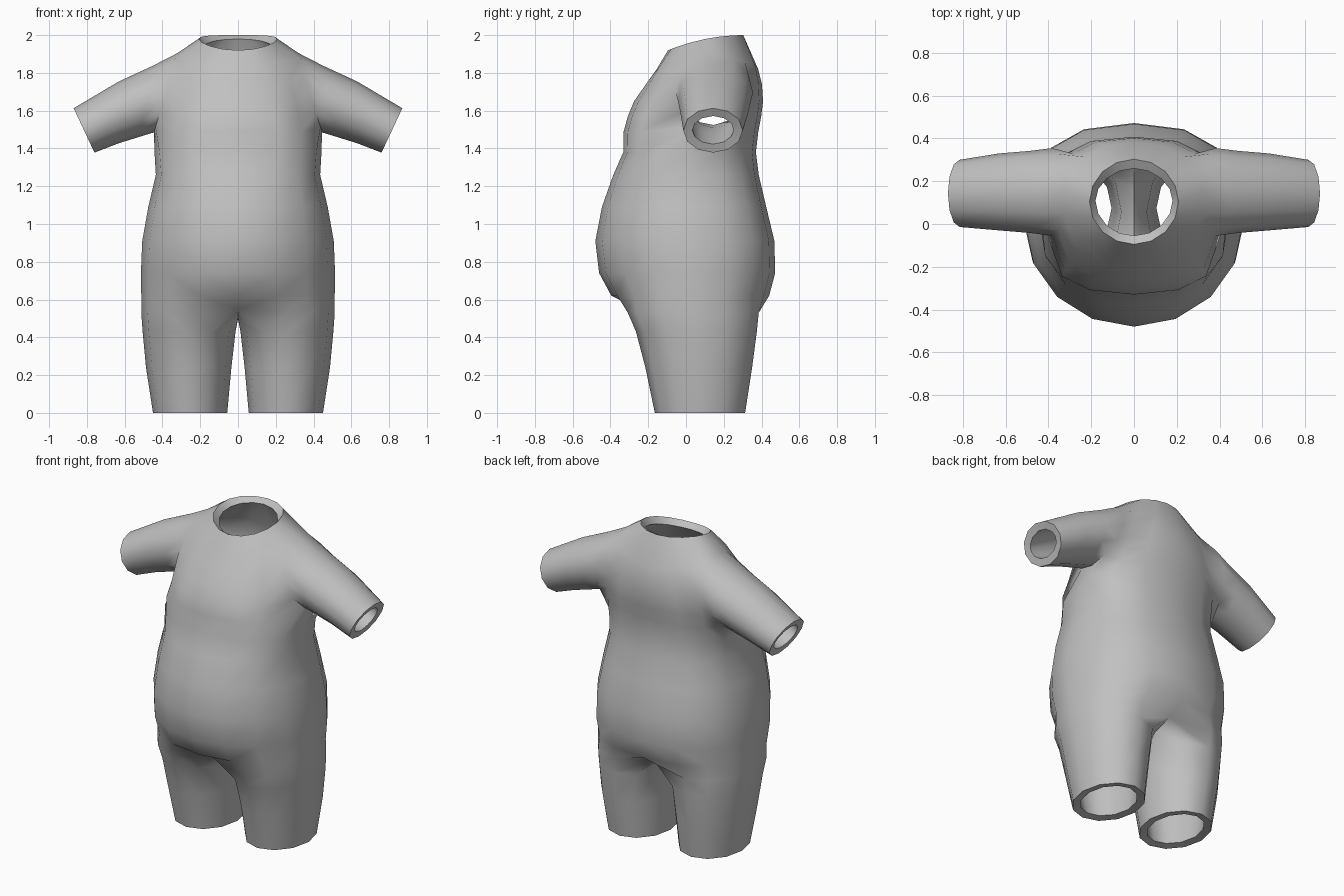
import bpy, bmesh, math
from mathutils import Vector

if "Cube" in bpy.data.objects:
    bpy.data.objects.remove(bpy.data.objects["Cube"])

grey = bpy.data.materials.new("cloth_grey")
grey.diffuse_color = (0.53, 0.53, 0.53, 1)
grey.use_nodes = True
grey.node_tree.nodes["Principled BSDF"].inputs["Base Color"].default_value = grey.diffuse_color

bm = bmesh.new()
COLS = 9  # half ring, front centre to back centre


def spow(v, p):
    return math.copysign(abs(v) ** p, v) if abs(v) > 1e-9 else 0.0


def half_ring(z, front, back, width, p_front=1.0, p_back=1.0, lift=0.0):
    cy, d = (front + back) / 2, (back - front) / 2
    out = []
    for j in range(COLS):
        t = math.pi * j / (COLS - 1)
        p = p_front if j < COLS // 2 else p_back
        s, c = spow(math.sin(t), p), spow(math.cos(t), p)
        out.append(bm.verts.new((width * s, cy - d * c, z + lift * s)))
    return out


def bridge(low, up, closed=False, skip=()):
    n = len(low)
    for j in range(n if closed else n - 1):
        if j not in skip:
            k = (j + 1) % n
            bm.faces.new((low[j], low[k], up[k], up[j]))


def leg_ring(z, x0, x1, y0, y1):
    cx, cy, rx, ry = (x0 + x1) / 2, (y0 + y1) / 2, (x1 - x0) / 2, (y1 - y0) / 2
    angles = [math.radians(30 * j - 120) for j in range(12)]
    return [bm.verts.new((cx + rx * math.cos(a), cy + ry * math.sin(a), z)) for a in angles]


def sleeve_points(top, bottom, cy, ry):
    t, b = Vector((top[0], cy, top[1])), Vector((bottom[0], cy, bottom[1]))
    angles = [math.radians(240 + 30 * k) for k in range(12)]
    return [(t + b) / 2 + (t - b) / 2 * math.sin(a) + Vector((0, ry * math.cos(a), 0))
            for a in angles]


# Torso: height, front y, back y, half width, front and back squareness, side lift
torso = [half_ring(*r) for r in (
    (0.62, -0.395, 0.440, 0.512, 0.97, 0.85),
    (0.74, -0.460, 0.472, 0.514, 1.0, 0.82),
    (0.91, -0.480, 0.468, 0.507, 1.0, 0.80),
    (1.09, -0.445, 0.425, 0.475, 0.95, 0.78),
    (1.26, -0.385, 0.385, 0.435, 0.87, 0.76),
    (1.38, -0.332, 0.370, 0.442, 0.78, 0.74),
    (1.49, -0.330, 0.383, 0.445, 0.80, 0.74),
    (1.57, -0.308, 0.398, 0.435, 0.86, 0.74),
    (1.65, -0.275, 0.408, 0.415, 0.92, 0.76),
    (1.74, -0.212, 0.402, 0.375, 0.95, 0.78, 0.02),
    (1.82, -0.155, 0.382, 0.310, 0.95, 0.85, 0.05),
)]

# Armhole: move the surrounding torso points onto the sleeve root
r0 = 6
hole = [(0, 3), (0, 4), (0, 5), (1, 5), (2, 5), (3, 5),
        (4, 5), (4, 4), (4, 3), (3, 3), (2, 3), (1, 3)]
root = [torso[r0 + r][c] for r, c in hole]
for v, co in zip(root, sleeve_points((0.32, 1.905), (0.445, 1.485), 0.15, 0.205)):
    v.co = co

for i in range(len(torso) - 1):
    bridge(torso[i], torso[i + 1], skip=(3, 4) if r0 <= i < r0 + 4 else ())

# Neckline, lower at the front
neck = half_ring(2.0, -0.095, 0.303, 0.208)
for j, v in enumerate(neck):
    v.co.z -= 0.08 * ((1 + math.cos(math.pi * j / (COLS - 1))) / 2) ** 2
bridge(torso[-1], neck)

# Sleeve
last = root
for args in (((0.45, 1.838), (0.52, 1.462), 0.15, 0.192),
             ((0.63, 1.755), (0.63, 1.428), 0.15, 0.180),
             ((0.87, 1.613), (0.76, 1.378), 0.143, 0.157)):
    ring = [bm.verts.new(co) for co in sleeve_points(*args)]
    bridge(last, ring, closed=True)
    last = ring

# Leg with the crotch seam on the centre line
top = leg_ring(0.53, 0.01, 0.512, -0.308, 0.385)
for j, co in {0: (0, -0.255, 0.55), 8: (0, 0.32, 0.55), 9: (0, 0.19, 0.51),
              10: (0, 0.045, 0.495), 11: (0, -0.12, 0.505)}.items():
    top[j].co = co
bridge(top[:COLS], torso[0])
upper = top
for args in ((0.43, 0.013, 0.505, -0.265, 0.375),
             (0.24, 0.035, 0.487, -0.215, 0.350),
             (0.0, 0.057, 0.450, -0.165, 0.313)):
    ring = leg_ring(*args)
    bridge(ring, upper, closed=True)
    upper = ring

# Clear unused points, mirror to the other side
bmesh.ops.delete(bm, geom=[v for v in bm.verts if not v.link_faces], context='VERTS')
bmesh.ops.mirror(bm, geom=bm.verts[:] + bm.edges[:] + bm.faces[:],
                 axis='X', merge_dist=0.0005)
bmesh.ops.remove_doubles(bm, verts=bm.verts[:], dist=0.0005)
bmesh.ops.recalc_face_normals(bm, faces=bm.faces[:])

mesh = bpy.data.meshes.new("bodysuit")
bm.to_mesh(mesh)
bm.free()
mesh.materials.append(grey)
suit = bpy.data.objects.new("bodysuit", mesh)
bpy.context.collection.objects.link(suit)
bpy.context.view_layer.objects.active = suit
suit.select_set(True)

# Cloth thickness, inward
shell = suit.modifiers.new("thickness", 'SOLIDIFY')
shell.thickness = 0.048
shell.offset = -1
bpy.ops.object.modifier_apply(modifier=shell.name)
bpy.ops.object.shade_smooth_by_angle(angle=math.radians(75))
